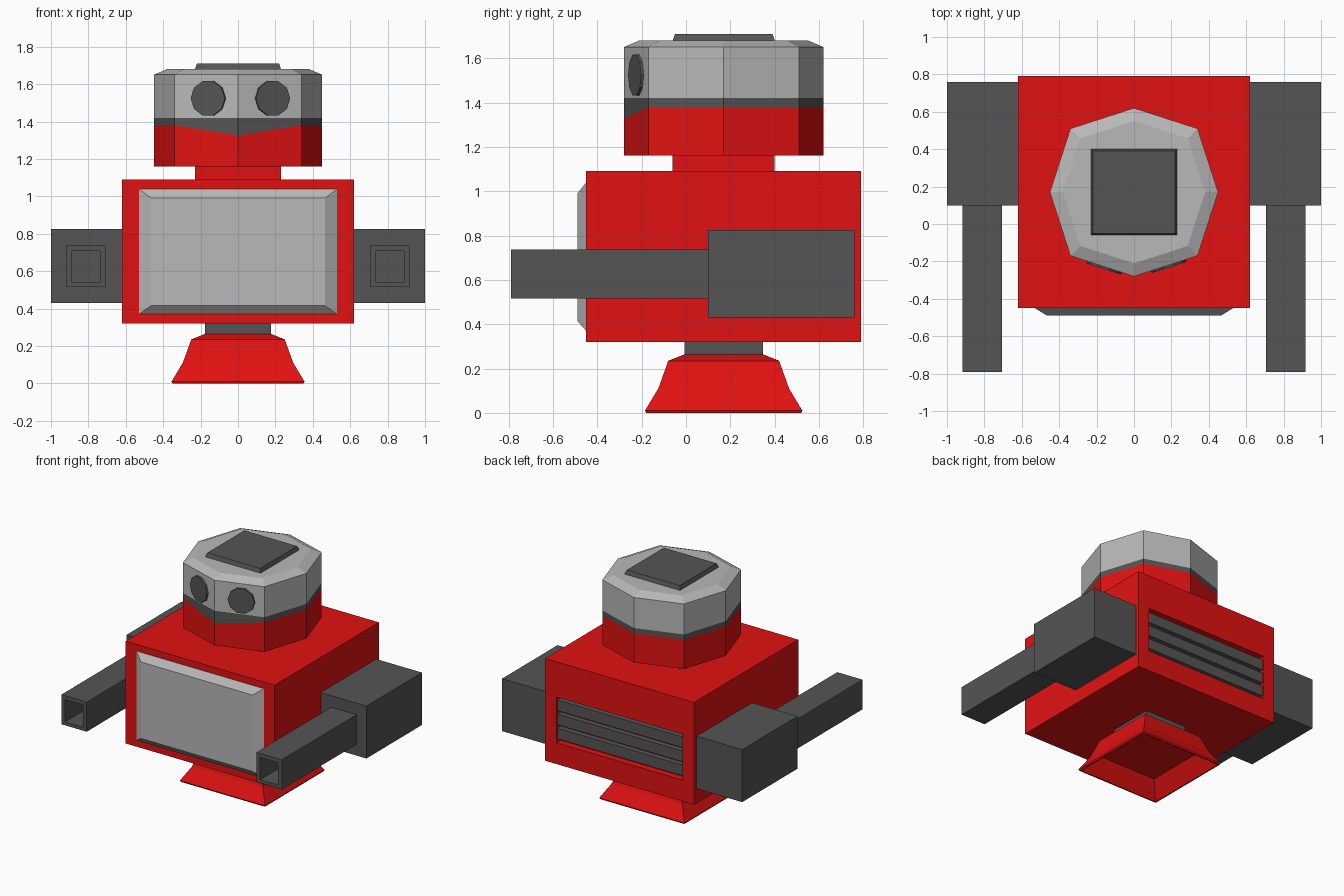
import bpy, bmesh
from math import cos, sin, pi
from mathutils import Vector

if "Cube" in bpy.data.objects:
    bpy.data.objects.remove(bpy.data.objects["Cube"])

CY = 0.17  # y centre of head, neck and foot


def material(name, rgb):
    m = bpy.data.materials.new(name)
    m.diffuse_color = (*rgb, 1)
    m.use_nodes = True
    m.node_tree.nodes["Principled BSDF"].inputs["Base Color"].default_value = m.diffuse_color
    return m


RED = material("red", (0.75, 0.006, 0.006))
LIGHT = material("light_grey", (0.48, 0.48, 0.48))
DARK = material("dark_grey", (0.09, 0.09, 0.09))


def loft(name, rings, mat, mirror=False):
    """Skin a list of equal-length rings and cap both ends."""
    bm = bmesh.new()
    loops = [[bm.verts.new(p) for p in ring] for ring in rings]
    n = len(loops[0])
    for a, b in zip(loops, loops[1:]):
        for i in range(n):
            j = (i + 1) % n
            bm.faces.new((a[i], a[j], b[j], b[i]))
    bm.faces.new(loops[0])
    bm.faces.new(loops[-1])
    bmesh.ops.recalc_face_normals(bm, faces=bm.faces)
    mesh = bpy.data.meshes.new(name)
    bm.to_mesh(mesh)
    bm.free()
    mesh.materials.append(mat)
    ob = bpy.data.objects.new(name, mesh)
    bpy.context.collection.objects.link(ob)
    if mirror:
        ob.modifiers.new("mirror", "MIRROR")
    return ob


def rect(y, x0, x1, z0, z1):
    """Upright rectangle at depth y."""
    return [(x0, y, z0), (x1, y, z0), (x1, y, z1), (x0, y, z1)]


def square(z, h):
    """Level square of half width h around the centre axis."""
    return [(-h, CY - h, z), (h, CY - h, z), (h, CY + h, z), (-h, CY + h, z)]


OCT = [(0, -0.45), (0.34, -0.34), (0.45, 0), (0.34, 0.34),
       (0, 0.45), (-0.34, 0.34), (-0.45, 0), (-0.34, -0.34)]


def octagon(z, scale=1.0, front_z=None):
    """Head outline; front_z lowers the front corner only."""
    pts = [(x * scale, CY + y * scale, z) for x, y in OCT]
    if front_z is not None:
        pts[0] = (*pts[0][:2], front_z)
    return pts


# Foot: hollow flared square skirt, and the stem above it
loft("foot", [square(z, h) for z, h in
              [(0.12, 0.26), (0, 0.34), (0, 0.35), (0.01, 0.355),
               (0.11, 0.295), (0.235, 0.25), (0.265, 0.175)]], RED)
loft("foot_stem", [square(0.26, 0.177), square(0.32, 0.177)], DARK)

# Body with a recess in the back for the vent
VX, VZ0, VZ1 = 0.525, 0.48, 0.825
loft("body", [rect(-0.45, -0.62, 0.62, 0.32, 1.09),
              rect(0.79, -0.62, 0.62, 0.32, 1.09),
              rect(0.79, -VX, VX, VZ0, VZ1),
              rect(0.74, -VX, VX, VZ0, VZ1)], RED)
loft("chest_panel", [rect(-0.45, -0.53, 0.53, 0.37, 1.04),
                     rect(-0.49, -0.465, 0.465, 0.415, 0.99)], LIGHT)

# Vent slats
for i in range(3):
    z = VZ0 + 0.027 + i * 0.106
    loft(f"vent_slat_{i + 1}", [rect(0.74, -VX, VX, z, z + 0.08),
                                rect(0.78, -VX, VX, z, z + 0.08)], DARK)

# Arms: shoulder block and hollow-ended forearm, mirrored
loft("shoulders", [rect(0.10, 0.62, 1.0, 0.43, 0.825),
                   rect(0.76, 0.62, 1.0, 0.43, 0.825)], DARK, True)
loft("forearms", [rect(0.10, 0.707, 0.918, 0.515, 0.738),
                  rect(-0.79, 0.707, 0.918, 0.515, 0.738),
                  rect(-0.79, 0.737, 0.888, 0.54, 0.708),
                  rect(-0.59, 0.737, 0.888, 0.54, 0.708)], DARK, True)

# Neck and head, with the dark mouth band dipping at the front
loft("neck", [square(1.09, 0.23), square(1.16, 0.23)], RED)
loft("jaw", [octagon(1.16), octagon(1.38, front_z=1.325)], RED)
loft("mouth_band", [octagon(1.38, front_z=1.325), octagon(1.42)], DARK)
loft("upper_head", [octagon(1.42), octagon(1.65), octagon(1.68, 0.845)], LIGHT)
loft("head_cap", [square(1.68, 0.23), square(1.71, 0.22)], DARK)

# Eyes: ten-sided discs lying on the two front facets
for name, x in (("left_eye", -0.158), ("right_eye", 0.184)):
    s = 1 if x > 0 else -1
    along = Vector((0.951, 0.308 * s, 0))
    out = Vector((0.308 * s, -0.951, 0))
    c = Vector((x, -0.28 + abs(x) * 0.3235, 1.524))
    rings = [[c + out * d + along * (r * cos(k * pi / 5)) + Vector((0, 0, r * sin(k * pi / 5)))
              for k in range(10)] for d, r in ((-0.01, 0.099), (0.012, 0.096))]
    loft(name, rings, DARK)
